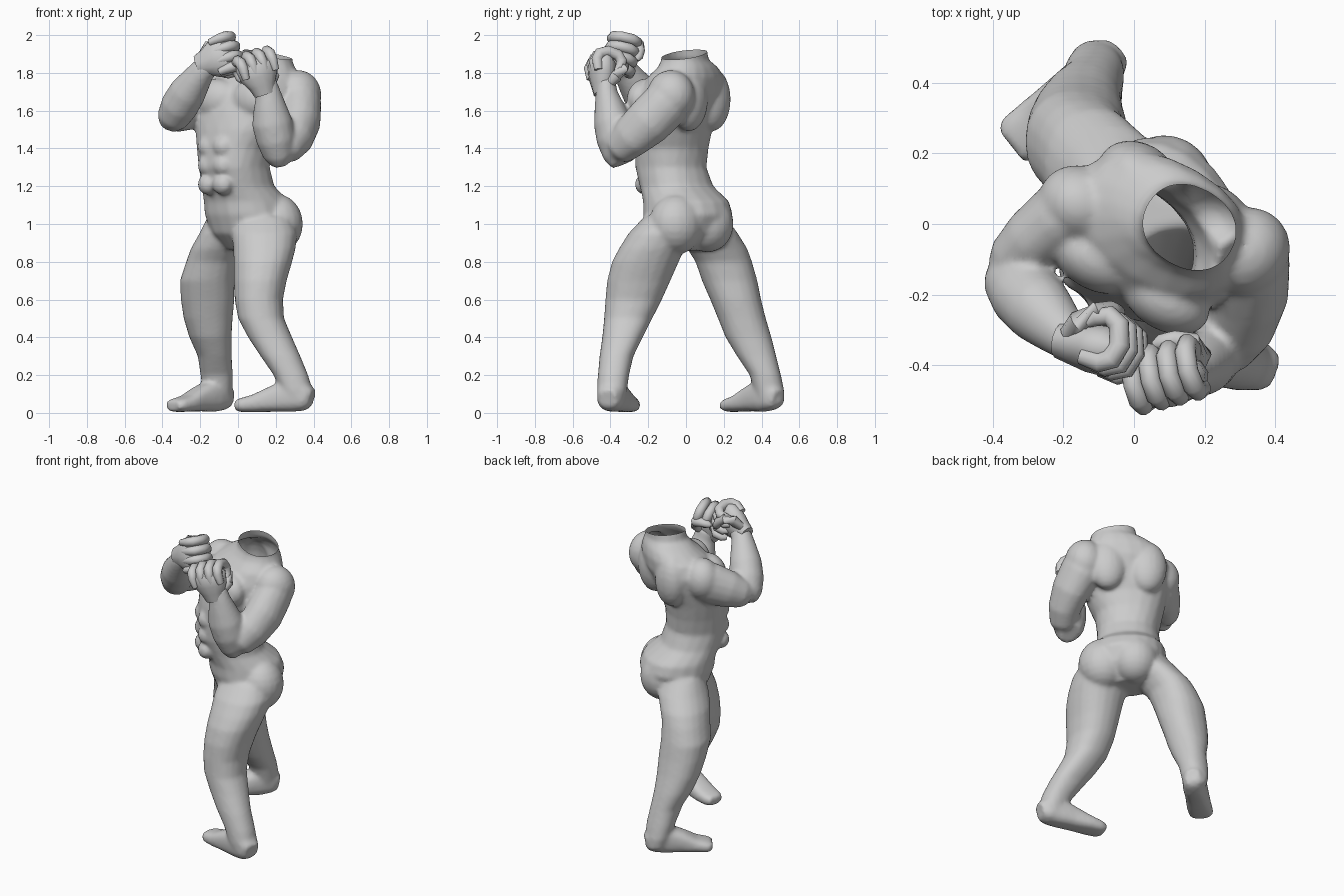
import bpy, bmesh, math
from mathutils import Vector, Matrix

Z = Vector((0, 0, 1))


def axes(deg):
    """Left and forward directions of a body part turned by deg."""
    a = math.radians(deg)
    return Vector((math.cos(a), -math.sin(a), 0)), Vector((-math.sin(a), -math.cos(a), 0))


def skin(bm, rings):
    vs = [[bm.verts.new(p) for p in r] for r in rings]
    n = len(vs[0])
    for a, b in zip(vs, vs[1:]):
        for i in range(n):
            j = (i + 1) % n
            bm.faces.new((a[i], a[j], b[j], b[i]))
    bm.faces.new(vs[0][::-1])
    bm.faces.new(vs[-1])


def ellipse(c, u, v, a, b, n=20, e=1.0):
    pts = []
    for i in range(n):
        t = 2 * math.pi * i / n
        x, y = math.cos(t), math.sin(t)
        pts.append(Vector(c) + u * a * math.copysign(abs(x) ** e, x) + v * b * math.copysign(abs(y) ** e, y))
    return pts


def stack(bm, rows):
    """Horizontal rings: x, y, z, half width, half depth, turn."""
    skin(bm, [ellipse(r[:3], *axes(r[5] if len(r) > 5 else 0), r[3], r[4], e=0.9) for r in rows])


def tube(bm, rows, ref=Z, n=16, e=1.0):
    """Rings across a path: x, y, z, half width, half height."""
    ps = [Vector(r[:3]) for r in rows]
    rings = []
    for i, r in enumerate(rows):
        t = (ps[min(i + 1, len(ps) - 1)] - ps[max(i - 1, 0)]).normalized()
        u = t.cross(ref).normalized()
        rings.append(ellipse(ps[i], u, u.cross(t), r[3], r[4], n, e))
    skin(bm, rings)


def ball(bm, c, r, deg=0):
    l, f = axes(deg)
    m = Matrix((l, -f, Z)).transposed().to_4x4()
    bmesh.ops.create_uvsphere(bm, u_segments=20, v_segments=12, radius=1,
                              matrix=Matrix.Translation(c) @ m @ Matrix.Diagonal((*r, 1)))


def finish(bm, name):
    bmesh.ops.recalc_face_normals(bm, faces=bm.faces)
    me = bpy.data.meshes.new(name)
    bm.to_mesh(me)
    bm.free()
    ob = bpy.data.objects.new(name, me)
    bpy.context.collection.objects.link(ob)
    bpy.ops.object.select_all(action='DESELECT')
    bpy.context.view_layer.objects.active = ob
    ob.select_set(True)
    return ob


bm = bmesh.new()
# torso, twisting from hips to neck
stack(bm, [(.05, .02, .86, .10, .10, 48), (.06, .01, .95, .20, .19, 48), (.06, .01, 1.05, .235, .225, 48),
           (.045, 0, 1.12, .225, .215, 48), (.0, -.05, 1.2, .195, .18, 48), (-.02, -.08, 1.3, .185, .18, 45),
           (-.02, -.075, 1.4, .20, .18, 40), (.0, -.07, 1.5, .235, .185, 35), (.03, -.05, 1.6, .265, .195, 30),
           (.06, -.02, 1.7, .27, .20, 30), (.09, .0, 1.78, .245, .175, 30), (.12, .01, 1.83, .19, .14, 30),
           (.15, -.005, 1.87, .14, .115, 30), (.165, -.015, 1.95, .138, .112, 30)])
# chest, belly and buttock muscles
l, f = axes(30)
for s in (-1, 1):
    ball(bm, Vector((.05, -.05, 1.66)) + f * .12 + l * s * .115, (.135, .09, .11), 30)
    ball(bm, Vector((.06, -.02, 1.66)) - f * .11 + l * s * .12, (.12, .095, .17), 30)
l, f = axes(45)
for z in (1.21, 1.31, 1.41):
    for s in (-1, 1):
        ball(bm, Vector((-.018, -.075, z)) + f * .145 + l * s * .055, (.06, .05, .056), 45)
ball(bm, (.2, -.05, 1.0), (.15, .14, .16), 48)
ball(bm, (.09, .115, 1.0), (.14, .135, .15), 48)
# legs
stack(bm, [(.13, -.10, 1.04, .15, .12), (.14, -.13, .95, .175, .175), (.14, -.18, .87, .165, .175),
           (.132, -.215, .8, .155, .177), (.118, -.25, .7, .14, .168), (.11, -.277, .6, .128, .15),
           (.122, -.306, .5, .122, .128), (.17, -.336, .4, .117, .108), (.225, -.368, .3, .106, .09),
           (.28, -.384, .2, .092, .083), (.31, -.392, .12, .085, .08), (.32, -.395, .05, .07, .07)])
stack(bm, [(-.03, .09, 1.04, .13, .12), (-.06, .12, .95, .145, .155), (-.11, .165, .87, .14, .16),
           (-.14, .2, .8, .135, .15), (-.163, .231, .7, .145, .147), (-.161, .263, .6, .142, .135),
           (-.158, .296, .5, .13, .127), (-.146, .331, .4, .112, .122), (-.123, .374, .3, .09, .104),
           (-.113, .42, .2, .086, .083), (-.108, .44, .12, .078, .08), (-.10, .45, .05, .065, .07)])
# feet
tube(bm, [(.392, -.415, .075, .05, .05), (.36, -.405, .085, .07, .075), (.28, -.385, .095, .075, .09),
          (.18, -.355, .072, .072, .068), (.09, -.325, .05, .074, .048), (.02, -.305, .041, .068, .038),
          (-.012, -.297, .04, .05, .028)], e=.75)
tube(bm, [(-.05, .49, .075, .045, .05), (-.075, .465, .085, .065, .072), (-.13, .41, .095, .072, .09),
          (-.21, .34, .072, .072, .066), (-.27, .285, .05, .076, .045), (-.325, .24, .04, .076, .036),
          (-.348, .222, .038, .06, .028)], e=.75)
# shoulders
ball(bm, (.32, -.08, 1.68), (.12, .13, .135), 30)
ball(bm, (-.155, .055, 1.68), (.12, .11, .13), 30)
# upper arms
tube(bm, [(.29, -.03, 1.72, .10, .11), (.325, -.11, 1.63, .118, .13), (.325, -.2, 1.54, .112, .128),
          (.30, -.29, 1.46, .098, .112), (.255, -.35, 1.40, .085, .09), (.235, -.375, 1.375, .055, .06)])
tube(bm, [(-.12, .07, 1.68, .10, .12), (-.20, .02, 1.645, .105, .13), (-.28, -.045, 1.605, .095, .115),
          (-.34, -.105, 1.57, .08, .09), (-.37, -.135, 1.555, .055, .06)])
# forearms
tube(bm, [(.225, -.325, 1.325, .055, .075), (.215, -.345, 1.37, .085, .095), (.2, -.37, 1.45, .105, .105),
          (.18, -.39, 1.54, .108, .1), (.168, -.408, 1.63, .085, .078), (.16, -.42, 1.69, .068, .06),
          (.14, -.425, 1.76, .06, .05)], ref=Vector((0, 1, 0)))
tube(bm, [(-.365, -.12, 1.525, .06, .055), (-.345, -.15, 1.56, .088, .085), (-.31, -.195, 1.625, .102, .1),
          (-.265, -.245, 1.7, .098, .098), (-.22, -.29, 1.765, .08, .08), (-.18, -.325, 1.82, .064, .066),
          (-.13, -.345, 1.86, .05, .06)])
body = finish(bm, "body")

# merge the parts into one smooth skin
m = body.modifiers.new("merge", 'REMESH')
m.mode = 'VOXEL'
m.voxel_size = .012
bpy.ops.object.modifier_apply(modifier=m.name)
m = body.modifiers.new("soften", 'SMOOTH')
m.factor = .5
m.iterations = 7
bpy.ops.object.modifier_apply(modifier=m.name)

# open neck
bm = bmesh.new()
bm.from_mesh(body.data)
c = Vector((.165, -.012, 1.895))
fs = [q for q in bm.faces if q.calc_center_median().z > 1.8 and (q.calc_center_median() - c).xy.length < .19]
geom = list({x for q in fs for x in (*q.verts, *q.edges)}) + fs
bmesh.ops.bisect_plane(bm, geom=geom, plane_co=c, plane_no=Vector((.17, -.1, 1)), clear_outer=True)
bm.to_mesh(body.data)
bm.free()
bpy.ops.object.shade_smooth()


def fist(name, c, u, p, thumb):
    """Closed hand: u runs wrist to knuckles, p points out of the palm."""
    c, u = Vector(c), Vector(u).normalized()
    p = Vector(p)
    p = (p - u * p.dot(u)).normalized()
    w = u.cross(p) * thumb
    bm = bmesh.new()

    def path(pts, ref, n=12):
        tube(bm, [(*(c + u * a + p * b + w * d), r, h) for a, b, d, r, h in pts], ref, n)

    # palm and back of the hand
    path([(-.12, -.01, 0, .058, .05), (-.07, -.01, 0, .075, .06), (-.02, -.01, 0, .105, .07),
          (.04, -.01, 0, .115, .072), (.075, -.005, 0, .10, .05)], p)
    # curled fingers
    for i in range(4):
        d = (i - 1.5) * .056
        k = (.92, 1, 1, .94)[i]
        path([(-.01, -.05, d, .024, .02), (.05, -.055, d, .03, .028), (.085 * k, -.04, d, .031, .03),
              (.1 * k, .005, d, .03, .029), (.08 * k, .06, d, .03, .03), (.04, .08, d, .029, .028),
              (0, .066, d, .026, .025), (-.02, .045, d, .015, .015)], w)
    # thumb
    path([(-.08, .01, .05, .025, .025), (-.045, .045, .085, .034, .032), (.0, .08, .085, .031, .03),
          (.025, .1, .045, .028, .027), (.032, .103, .005, .024, .022), (.033, .1, -.015, .012, .012)], u + p * .3)
    finish(bm, name)
    bpy.ops.object.shade_smooth_by_angle(angle=math.radians(50))


fist("left_fist", (.105, -.435, 1.80), (-.3, -.05, .95), (-.25, .95, 0), -1)
fist("right_fist", (-.1, -.345, 1.88), (.88, -.2, .35), (.3, .9, -.1), 1)
